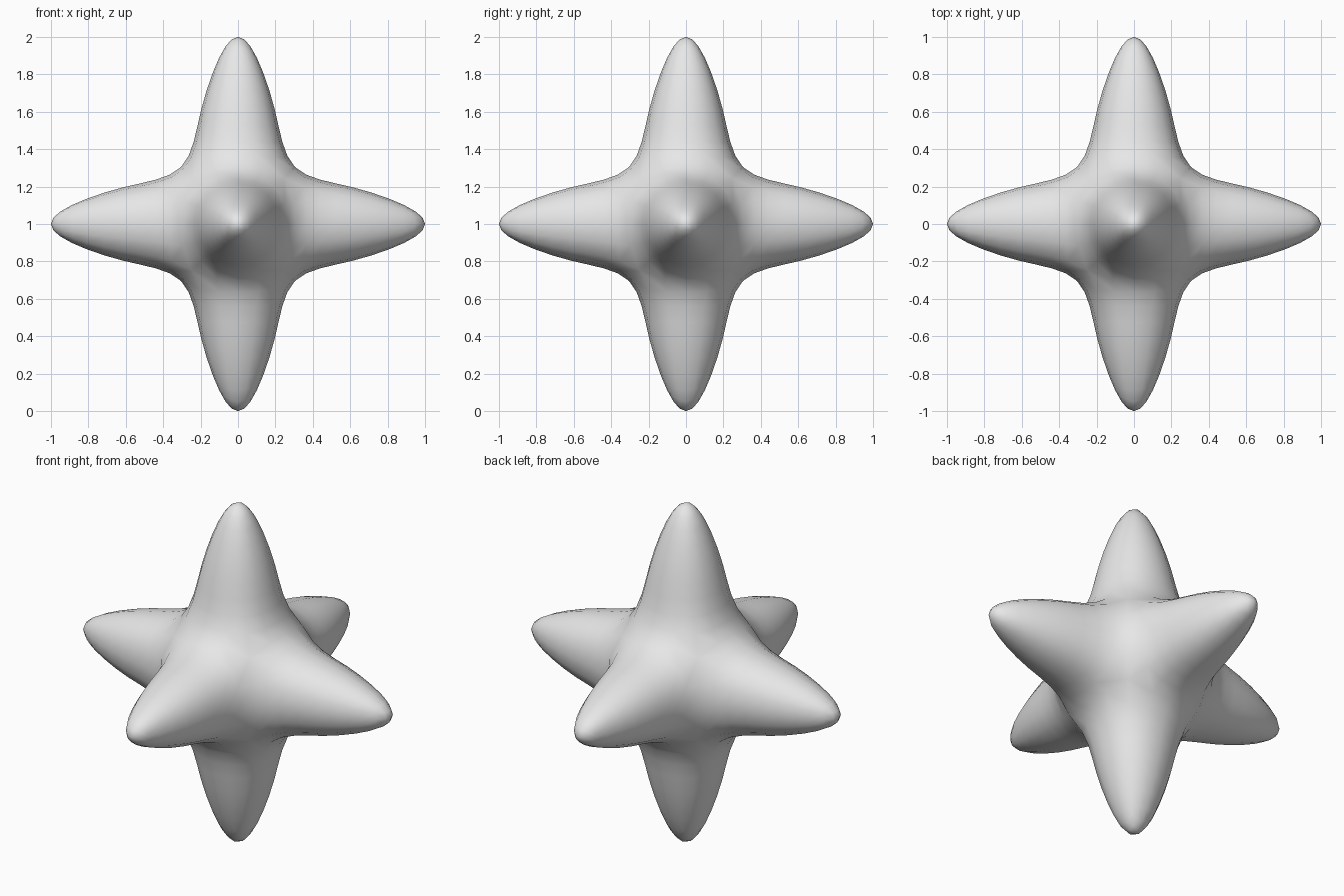
import bpy, bmesh

if "Cube" in bpy.data.objects:
    bpy.data.objects.remove(bpy.data.objects["Cube"])

CORE = 0.27                              # half size of the central cube cage
RINGS = [(0.237, 0.60), (0.06, 1.035)]   # (half width, distance from centre) along each arm

# Central cube
bm = bmesh.new()
bmesh.ops.create_cube(bm, size=2 * CORE)

# Pull all six faces out into tapering arms
faces = list(bm.faces)
width = CORE
for new_width, distance in RINGS:
    faces = bmesh.ops.extrude_discrete_faces(bm, faces=faces)["faces"]
    for f in faces:
        axis = f.calc_center_median().normalized()
        for v in f.verts:
            side = v.co - axis * v.co.dot(axis)
            v.co = axis * distance + side * (new_width / width)
    width = new_width
bmesh.ops.recalc_face_normals(bm, faces=bm.faces)
for f in bm.faces:
    f.smooth = True

mesh = bpy.data.meshes.new("six_armed_star")
bm.to_mesh(mesh)
bm.free()

# Plain grey surface
grey = bpy.data.materials.new("light_grey")
grey.diffuse_color = (0.8, 0.8, 0.8, 1)
grey.use_nodes = True
grey.node_tree.nodes["Principled BSDF"].inputs["Base Color"].default_value = grey.diffuse_color
mesh.materials.append(grey)

# Round the cage into a soft star
star = bpy.data.objects.new("six_armed_star", mesh)
star.location.z = 1
bpy.context.collection.objects.link(star)
soften = star.modifiers.new("soften", 'SUBSURF')
soften.levels = soften.render_levels = 2
